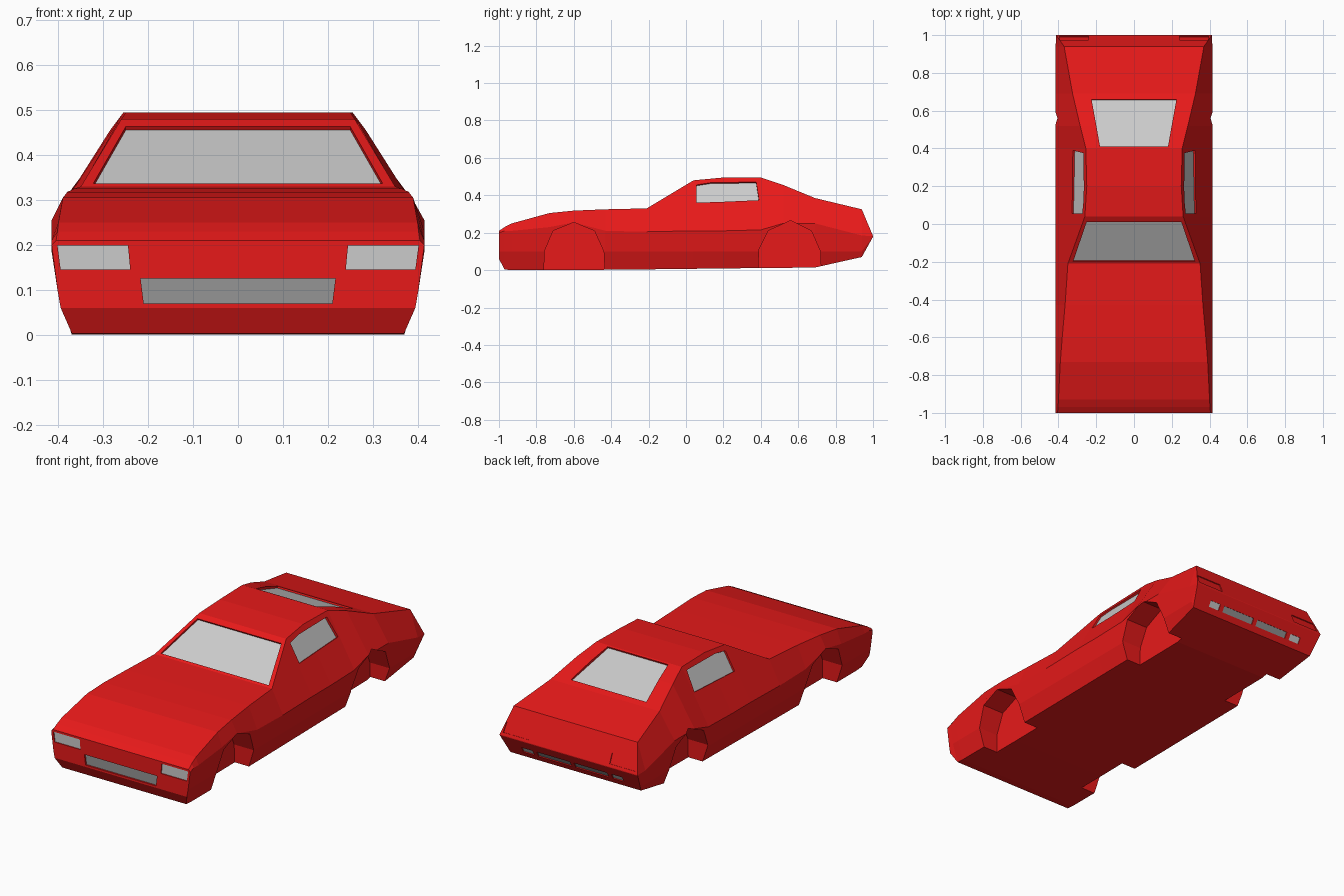
import bpy, bmesh
from mathutils import Vector, geometry

if "Cube" in bpy.data.objects:
    bpy.data.objects.remove(bpy.data.objects["Cube"])


def material(name, rgb):
    m = bpy.data.materials.new(name)
    m.diffuse_color = (*rgb, 1)
    m.use_nodes = True
    m.node_tree.nodes["Principled BSDF"].inputs["Base Color"].default_value = m.diffuse_color
    return m


red = material("red_paint", (0.8, 0.01, 0.01))
dark = material("dark_grey", (0.3, 0.3, 0.3))


def finish(name, bm, mat=None):
    bmesh.ops.recalc_face_normals(bm, faces=bm.faces)
    me = bpy.data.meshes.new(name)
    bm.to_mesh(me)
    bm.free()
    ob = bpy.data.objects.new(name, me)
    bpy.context.collection.objects.link(ob)
    if mat:
        me.materials.append(mat)
    return ob


def loft(bm, rings):
    rows = [[bm.verts.new(p) for p in r] for r in rings]
    n = len(rows[0])
    for a, b in zip(rows, rows[1:]):
        for i in range(n):
            j = (i + 1) % n
            bm.faces.new((a[i], a[j], b[j], b[i]))
    bm.faces.new(rows[0])
    bm.faces.new(rows[-1][::-1])


# Body stations: y, floor half-width, floor z, belt z, top half-width, top z
stations = [
    (-1.00, .395, .060, .200, .405, .210),
    (-.97, .370, .003, .210, .402, .230),
    (-.93, .370, .000, .210, .400, .250),
    (-.73, .370, .000, .230, .390, .305),
    (-.60, .370, .000, .255, .380, .318),
    (-.43, .370, .002, .210, .365, .325),
    (-.21, .370, .004, .205, .350, .330),
    (.04, .370, .007, .210, .260, .480),
    (.20, .370, .009, .210, .250, .495),
    (.40, .370, .011, .215, .255, .495),
    (.52, .370, .012, .250, .285, .455),
    (.69, .370, .014, .250, .325, .385),
    (.94, .390, .070, .185, .370, .325),
]
rings = []
for y, xf, zf, zb, xt, zt in stations:
    half = [(xf, zf), (.402, .1), (.415, zb), (xt, zt)]
    rings.append([(x, y, z) for x, z in half] + [(-x, y, z) for x, z in reversed(half)])
# Tail ridge where the upper and lower rear faces meet
ridge = [.178, .179, .181, .182]
rings.append([(.412, 1, z) for z in ridge] + [(-.412, 1, z) for z in reversed(ridge)])
bm = bmesh.new()
loft(bm, rings)
body = finish("car_body", bm, red)

cut = bmesh.new()

# Wheel arches
front_arch = [(-.76, -.1), (-.757, .1), (-.71, .21), (-.6, .255), (-.49, .21), (-.44, .1), (-.43, -.1)]
rear_arch = [(.385, -.1), (.39, .11), (.44, .21), (.56, .265), (.67, .21), (.718, .1), (.725, -.1)]
for arch in (front_arch, rear_arch):
    for s in (-1, 1):
        loft(cut, [[(s * x, y, z) for y, z in arch] for x in (.285, .6)])


def panel(name, pts, mat=None, depth=.009):
    """Recessed pane: adds a pocket to the cutter and a pane inside it."""
    pts = [Vector(p) for p in pts]
    n = geometry.normal(pts)
    if n.dot(sum(pts, Vector()) / len(pts) - Vector((0, 0, .2))) < 0:
        n = -n
    loft(cut, [[p - n * (depth + .003) for p in pts], [p + n * .03 for p in pts]])
    b = bmesh.new()
    b.faces.new([b.verts.new(p - n * depth) for p in pts])
    finish(name, b, mat)


def pair(name, pts, mat=None, depth=.009):
    for side, s in (("right", 1), ("left", -1)):
        panel(f"{side}_{name}", [(s * x, y, z) for x, y, z in pts], mat, depth)


# Windows
panel("windshield", [(-.322, -.198, .337), (.322, -.198, .337), (.25, .012, .463), (-.25, .012, .463)])
panel("rear_window", [(-.18, .41, .492), (.18, .41, .492), (.225, .66, .397), (-.225, .66, .397)])
outline = [(.055, .36), (.055, .455), (.13, .467), (.375, .47), (.39, .372)]
pair("side_window", [(.415 - (z - .21) * .579, y, z) for y, z in outline])

# Headlights and grille
pair("headlight", [(.24, -1, .145), (.395, -1, .145), (.402, -1, .199), (.245, -1, .199)], depth=.005)
panel("grille", [(-.21, -1, .07), (.21, -1, .07), (.217, -1, .125), (-.217, -1, .125)], dark)


# Tail lights on the upper rear face
def upper(x, z):
    return (x, 1 - (z - .182) * .06 / .143, z)


pair("tail_light", [upper(.24, .195), upper(.395, .195), upper(.39, .245), upper(.24, .245)], red, .005)


# Bumper lamps and vents on the lower rear face
def lower(x, z):
    return (x, 1 - (.178 - z) * .06 / .108, z)


for name, x0, x1, mat in (("bumper_vent", .012, .21, dark), ("bumper_lamp", .235, .3, None)):
    pair(name, [lower(x0, .1), lower(x1, .1), lower(x1, .13), lower(x0, .13)], mat, .005)

# Cut arches and pockets from the body
cutter = finish("body_cutter", cut, red)
mod = body.modifiers.new("cut", 'BOOLEAN')
mod.operation = 'DIFFERENCE'
mod.solver = 'EXACT'
mod.object = cutter
bpy.context.view_layer.objects.active = body
bpy.ops.object.modifier_apply(modifier=mod.name)
bpy.data.objects.remove(cutter)
